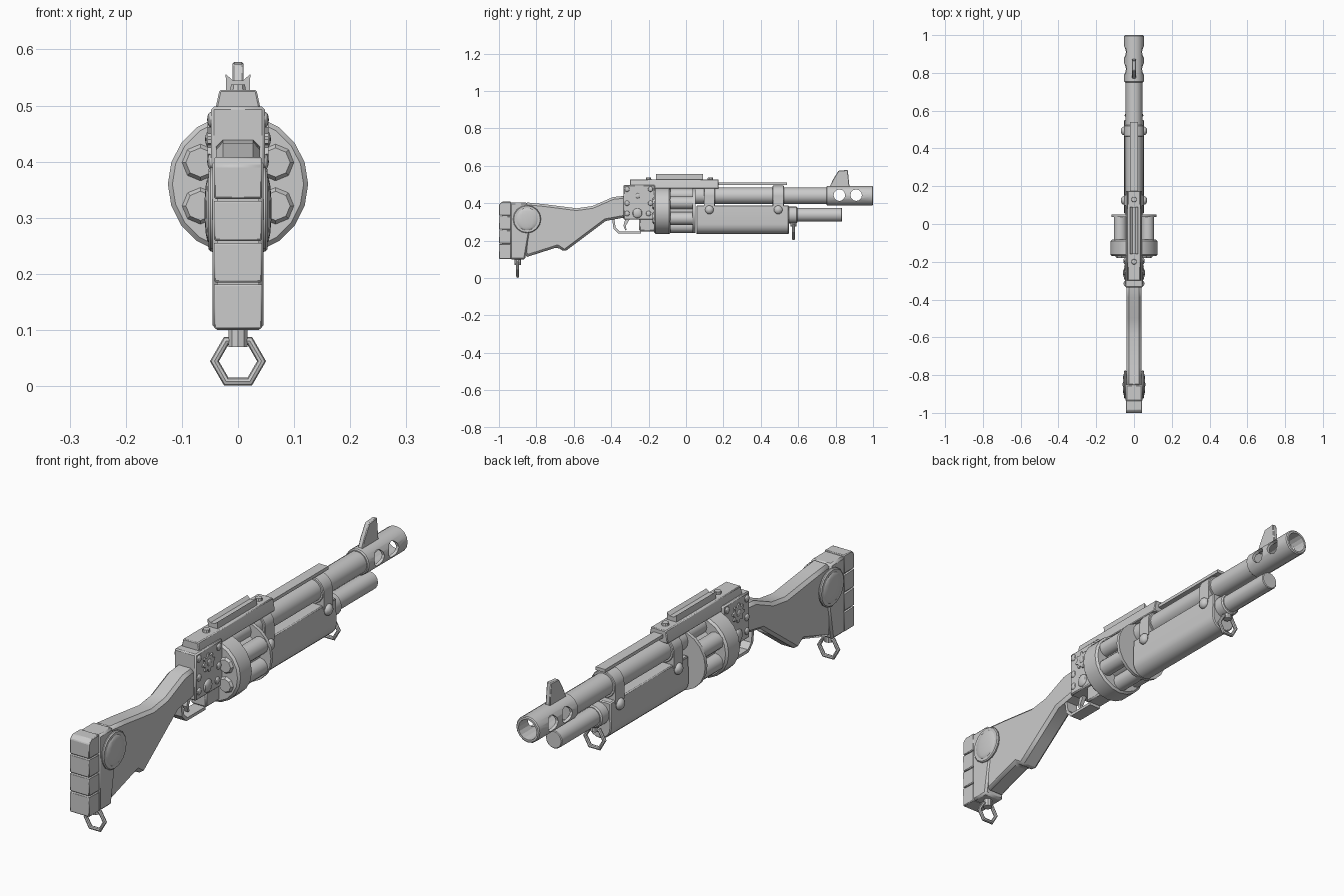
import bpy, bmesh, math
from mathutils import Matrix, Vector

if "Cube" in bpy.data.objects:
    bpy.data.objects.remove(bpy.data.objects["Cube"])

metal = bpy.data.materials.new("light grey")
metal.use_nodes = True
metal.diffuse_color = (0.6, 0.6, 0.6, 1)
metal.node_tree.nodes["Principled BSDF"].inputs["Base Color"].default_value = (0.6, 0.6, 0.6, 1)
parts = []


def finish(bm, name, bevel=0):
    bmesh.ops.recalc_face_normals(bm, faces=bm.faces)
    mesh = bpy.data.meshes.new(name)
    bm.to_mesh(mesh)
    bm.free()
    mesh.materials.append(metal)
    ob = bpy.data.objects.new(name, mesh)
    bpy.context.collection.objects.link(ob)
    if bevel:
        mod = ob.modifiers.new("Bevel", "BEVEL")
        mod.width, mod.segments, mod.limit_method = bevel, 1, "ANGLE"
    parts.append(ob)
    return ob


def prism(name, profile, axis, a, b, bevel=0):
    """Extrude (y, z) points along x, or (x, z) points along y."""
    bm = bmesh.new()
    put = (lambda p, d: (d, *p)) if axis == "x" else (lambda p, d: (p[0], d, p[1]))
    face = bm.faces.new([bm.verts.new(put(p, a)) for p in profile])
    new = bmesh.ops.extrude_face_region(bm, geom=[face])["geom"]
    shift = Vector(put((0, 0), b - a))
    bmesh.ops.translate(bm, vec=shift, verts=[v for v in new if isinstance(v, bmesh.types.BMVert)])
    return finish(bm, name, bevel)


def box(name, hx, y0, y1, z0, z1, bevel=0):
    return prism(name, [(y0, z0), (y1, z0), (y1, z1), (y0, z1)], "x", -hx, hx, bevel)


def rod(name, axis, a, b, u, z, r, sides=16, r2=None, bevel=0):
    """Cylinder from a to b; u is its x (axis y) or y (axis x or z)."""
    bm = bmesh.new()
    bmesh.ops.create_cone(bm, cap_ends=True, segments=sides, radius1=r,
                          radius2=r if r2 is None else r2, depth=b - a)
    mid = (a + b) / 2
    if axis == "y":
        m = Matrix.Translation((u, mid, z)) @ Matrix.Rotation(-math.pi / 2, 4, "X")
    elif axis == "x":
        m = Matrix.Translation((mid, u, z)) @ Matrix.Rotation(math.pi / 2, 4, "Y")
    else:
        m = Matrix.Translation((0, u, mid))
    bm.transform(m)
    return finish(bm, name, bevel)


def ball(name, x, y, z, r, flat=(1, 1, 1)):
    bm = bmesh.new()
    bmesh.ops.create_uvsphere(bm, u_segments=12, v_segments=8, radius=r)
    bm.transform(Matrix.Translation((x, y, z)) @ Matrix.Diagonal((*flat, 1)))
    return finish(bm, name)


def cut(target, cutter):
    mod = target.modifiers.new("Cut", "BOOLEAN")
    mod.object, mod.operation, mod.solver = cutter, "DIFFERENCE", "EXACT"
    cutter.hide_render = True
    cutter.hide_set(True)
    parts.remove(cutter)


def sling_ring(name, y, z):
    bpy.ops.mesh.primitive_torus_add(major_segments=6, minor_segments=8, major_radius=0.042,
                                     minor_radius=0.008, location=(0, y, z),
                                     rotation=(math.pi / 2, 0, 0))
    ob = bpy.context.object
    ob.name = name
    ob.data.materials.append(metal)
    parts.append(ob)


# Stock, butt plate and segmented recoil pad
prism("stock", [(-0.86, 0.405), (-0.76, 0.395), (-0.585, 0.373), (-0.5, 0.385), (-0.39, 0.433),
                (-0.32, 0.44), (-0.32, 0.325), (-0.43, 0.305), (-0.55, 0.215), (-0.65, 0.14),
                (-0.687, 0.165), (-0.86, 0.11)], "x", -0.039, 0.039, 0.012)
prism("butt_plate", [(-0.94, 0.1), (-0.86, 0.1), (-0.835, 0.25), (-0.85, 0.405), (-0.94, 0.405)],
      "x", -0.045, 0.045, 0.008)
edges = [0.1, 0.183, 0.257, 0.332, 0.41]
for i, (low, high) in enumerate(zip(edges, edges[1:])):
    slope = 0.015 if i == 3 else 0
    prism(f"recoil_pad_{i + 1}", [(-0.935, low + 0.002), (-1, low + 0.002), (-1, high - 0.002 - slope),
                                  (-1 + slope, high - 0.002), (-0.935, high - 0.002)],
          "x", -0.043, 0.043, 0.003)
box("recoil_pad_core", 0.037, -0.985, -0.93, 0.11, 0.395)
for s, side in ((1, "left"), (-1, "right")):
    rod(f"medallion_rim_{side}", "x", -0.0065 + s * 0.0465, 0.0065 + s * 0.0465, -0.85, 0.315, 0.075, 16, bevel=0.004)
    ball(f"medallion_{side}", s * 0.052, -0.85, 0.315, 0.06, (0.13, 1, 1))

# Sling rings and their lugs
rod("rear_sling_lug", "z", 0.07, 0.105, -0.9, 0, 0.018, 10)
sling_ring("rear_sling_ring", -0.9, 0.0445)
rod("front_sling_lug", "z", 0.275, 0.31, 0.575, 0, 0.016, 10)
sling_ring("front_sling_ring", 0.575, 0.246)

# Receiver
box("receiver", 0.048, -0.335, -0.165, 0.312, 0.498, 0.005)
box("receiver_lower", 0.035, -0.25, -0.165, 0.25, 0.32, 0.006)
prism("trigger_guard", [(-0.395, 0.315), (-0.388, 0.265), (-0.36, 0.237), (-0.24, 0.237), (-0.24, 0.249),
                        (-0.355, 0.249), (-0.376, 0.27), (-0.383, 0.315)], "x", -0.025, 0.025)
prism("trigger", [(-0.325, 0.315), (-0.335, 0.28), (-0.325, 0.255), (-0.318, 0.258), (-0.322, 0.28),
                  (-0.3, 0.315)], "x", -0.008, 0.008)
teeth = 8
gear = []
for i in range(teeth * 4):
    r = 0.037 if i % 4 < 2 else 0.027
    t = 2 * math.pi * i / (teeth * 4)
    gear.append((-0.258 + r * math.cos(t), 0.44 + r * math.sin(t)))
for s, side in ((1, "left"), (-1, "right")):
    prism(f"gear_{side}", gear, "x", s * 0.045, s * 0.054)
    ball(f"gear_hub_{side}", s * 0.053, -0.258, 0.44, 0.014, (0.4, 1, 1))
    ball(f"receiver_bolt_{side}", s * 0.048, -0.26, 0.347, 0.026, (0.4, 1, 1))
    for i, (y, z) in enumerate([(-0.315, 0.475), (-0.19, 0.475), (-0.315, 0.345), (-0.2, 0.345), (-0.315, 0.4), (-0.19, 0.4)]):
        ball(f"receiver_screw_{side}_{i + 1}", s * 0.048, y, z, 0.014, (0.5, 1, 1))

# Top strap, rib and rear sight channel
prism("top_strap", [(-0.042, 0.478), (0.042, 0.478), (0.039, 0.5), (0.033, 0.528), (-0.033, 0.528),
                    (-0.039, 0.5)], "y", -0.3, 0.175, 0.003)
box("sight_rib", 0.021, 0.17, 0.54, 0.498, 0.511)
prism("sight_channel", [(-0.021, 0.52), (0.021, 0.52), (0.022, 0.556), (0.009, 0.545),
                        (-0.009, 0.545), (-0.022, 0.556)], "y", -0.16, 0.09)
for i, y in enumerate((-0.2, 0.13)):
    rod(f"strap_screw_{i + 1}", "z", 0.52, 0.538, y, 0, 0.016, 10, 0.013)

# Revolving drum with six chambers
rod("drum", "y", -0.17, -0.083, 0, 0.36, 0.125, 20, bevel=0.008)
rod("drum_core", "y", -0.09, 0.045, 0, 0.36, 0.072, 16)
rod("drum_front_disc", "y", 0.036, 0.05, 0, 0.36, 0.12, 20)
for i in range(6):
    t = math.radians(30 + 60 * i)
    x, z = 0.084 * math.cos(t), 0.36 + 0.084 * math.sin(t)
    rod(f"chamber_{i + 1}", "y", -0.09, 0.04, x, z, 0.034, 12)
    rod(f"chamber_cap_{i + 1}", "y", -0.18, -0.165, x * 0.92, 0.36 + (z - 0.36) * 0.92, 0.026, 8, 0.036)

# Barrel and vented muzzle
rod("barrel", "y", 0.04, 0.78, 0, 0.44, 0.044, 16)
muzzle = rod("muzzle", "y", 0.75, 1, 0, 0.44, 0.052, 16, bevel=0.004)
cut(muzzle, rod("bore_cutter", "y", 0.785, 1.05, 0, 0.44, 0.04, 16))
for i, y in enumerate((0.82, 0.91)):
    cut(muzzle, rod(f"vent_cutter_{i + 1}", "x", -0.1, 0.1, y, 0.443, 0.031, 12))
prism("front_sight", [(0.765, 0.48), (0.875, 0.48), (0.865, 0.578), (0.815, 0.574), (0.785, 0.525)],
      "x", -0.01, 0.01, 0.003)

# Rounded forend, magazine tube and clamps
under = [(0.053 * math.cos(t), 0.288 + 0.053 * math.sin(t))
         for t in [math.pi * (1 + i / 10) for i in range(11)]]
prism("forend", under + [(0.05, 0.388), (-0.05, 0.388)], "y", 0.055, 0.55, 0.004)
rod("forend_collar", "y", 0.54, 0.595, 0, 0.337, 0.045, 16, bevel=0.005)
rod("magazine_tube", "y", 0.55, 0.835, 0, 0.338, 0.036, 16, bevel=0.003)
for i, y in enumerate((0.125, 0.493)):
    rod(f"clamp_{i + 1}", "y", y - 0.03, y + 0.03, 0, 0.44, 0.054, 16, bevel=0.003)
    box(f"clamp_strap_{i + 1}", 0.054, y - 0.028, y + 0.028, 0.375, 0.44)
    for s, side in ((1, "left"), (-1, "right")):
        ball(f"clamp_bolt_{i + 1}_{side}", s * 0.053, y, 0.365, 0.023, (0.75, 1, 1))

# Smooth the round parts while keeping hard edges
bpy.ops.object.select_all(action="DESELECT")
for ob in parts:
    ob.select_set(True)
bpy.context.view_layer.objects.active = parts[0]
bpy.ops.object.shade_smooth_by_angle(angle=math.radians(32))
